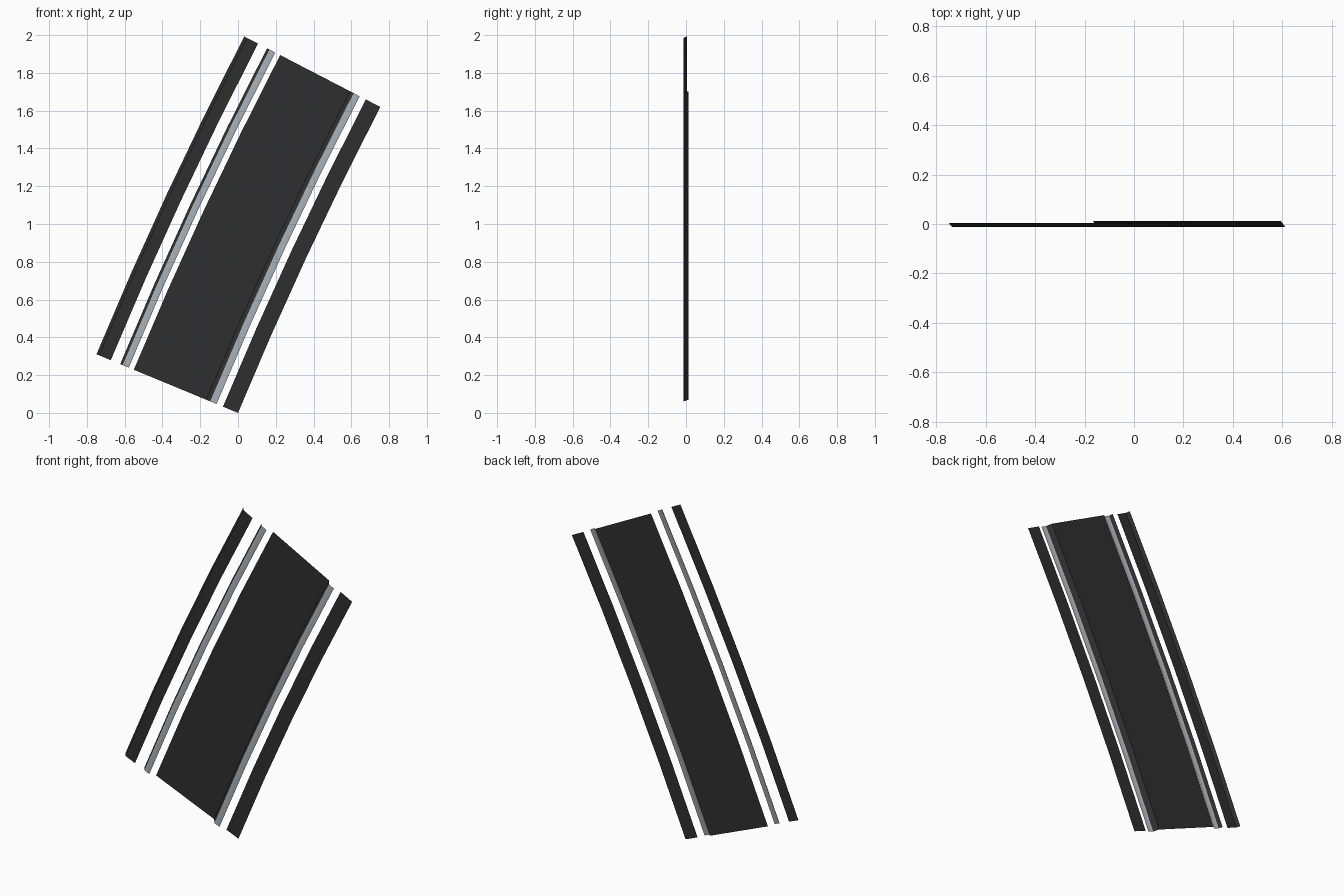
import bpy, bmesh, math

if "Cube" in bpy.data.objects:
    bpy.data.objects.remove(bpy.data.objects["Cube"])

def material(name, rgb):
    m = bpy.data.materials.new(name)
    m.diffuse_color = (*rgb, 1)
    m.use_nodes = True
    m.node_tree.nodes["Principled BSDF"].inputs["Base Color"].default_value = m.diffuse_color
    return m

DARK = material("dark asphalt", (0.028, 0.028, 0.029))
GREY = material("pale grey", (0.36, 0.40, 0.44))

# The track sweeps gently along an arc in the XZ plane
R_IN, WIDTH, SEG = 20.98, 0.811, 4
A0, A1 = math.radians(157.5), math.radians(152.62)
CX, CZ = -R_IN * math.cos(A0), -R_IN * math.sin(A0)

def sweep(name, profile, mats, smooth=False):
    """Sweep a profile of (distance from left edge, y) along the arc."""
    bm = bmesh.new()
    rows = []
    for i in range(SEG + 1):
        a = A0 + (A1 - A0) * i / SEG
        row = []
        for w, y in profile:
            r = R_IN + WIDTH - w
            row.append(bm.verts.new((CX + r * math.cos(a), y, CZ + r * math.sin(a))))
        rows.append(row)
    used = list(dict.fromkeys(mats))
    for lo, hi in zip(rows, rows[1:]):
        for j, mat in enumerate(mats):
            f = bm.faces.new((lo[j], lo[j + 1], hi[j + 1], hi[j]))
            f.material_index = used.index(mat)
            f.smooth = smooth
    me = bpy.data.meshes.new(name)
    bm.to_mesh(me)
    bm.free()
    for m in used:
        me.materials.append(m)
    ob = bpy.data.objects.new(name, me)
    bpy.context.collection.objects.link(ob)

FRONT, MID, BACK = -0.013, 0.004, 0.013

# Left shoulder with its sloped outer side
sweep("left_shoulder", [(0, MID), (0.016, FRONT), (0.082, FRONT)], [DARK, DARK])
# Left kerb: dark sloped side and grey top
sweep("left_kerb", [(0.136, MID), (0.150, FRONT), (0.185, FRONT)], [DARK, GREY], True)
# Main roadway, set back between the kerbs
sweep("roadway", [(0.214, BACK), (0.630, BACK)], [DARK])
# Right kerb
sweep("right_kerb", [(0.630, BACK), (0.652, FRONT), (0.688, FRONT)], [DARK, GREY], True)
# Right shoulder, flat
sweep("right_shoulder", [(0.725, MID), (WIDTH, MID)], [DARK])
